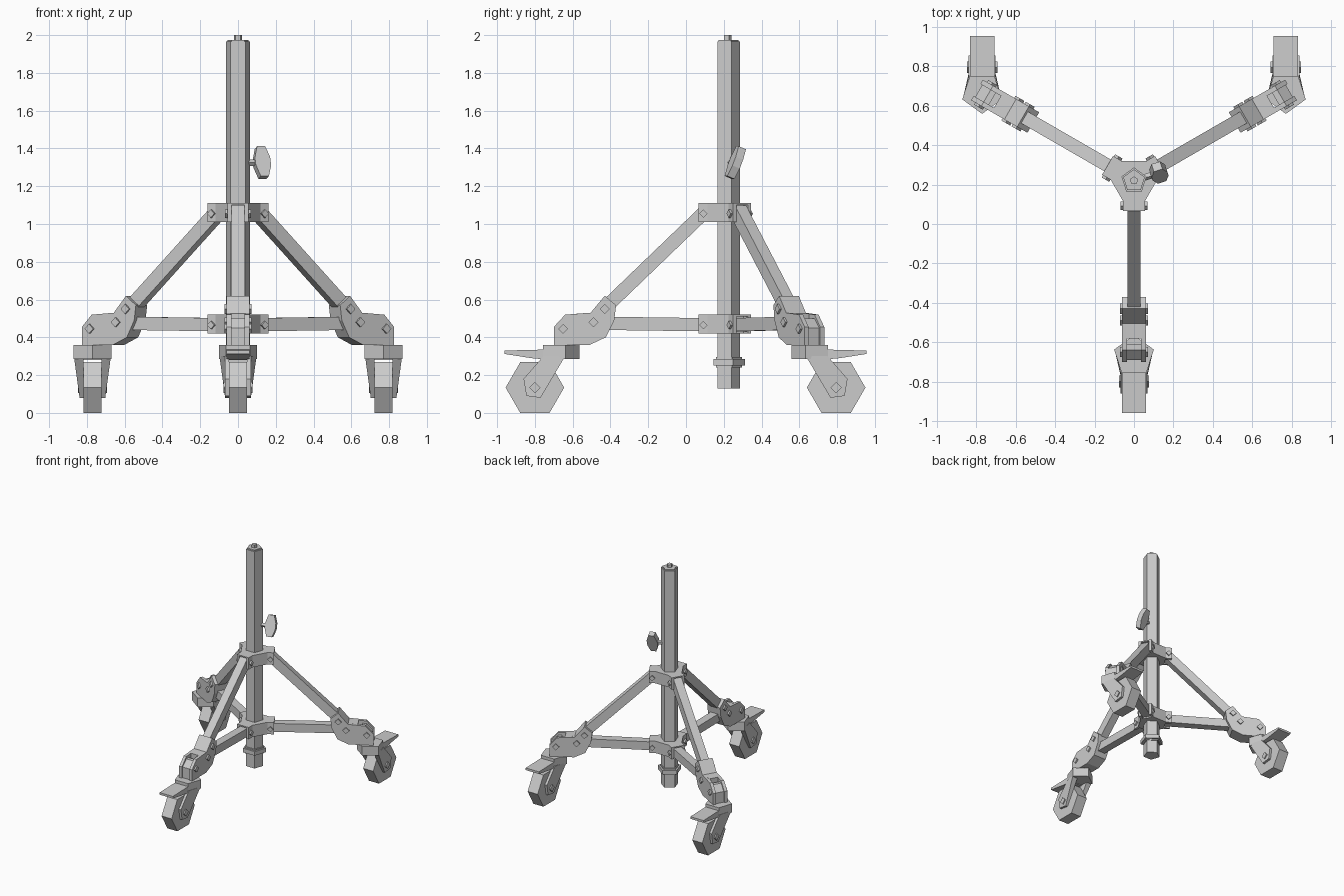
import bpy, bmesh, math
from mathutils import Matrix, Vector

old = bpy.data.objects.get("Cube")
if old:
    bpy.data.objects.remove(old)

grey = bpy.data.materials.new("metal_grey")
grey.use_nodes = True
grey.diffuse_color = (0.6, 0.6, 0.6, 1)
grey.node_tree.nodes["Principled BSDF"].inputs["Base Color"].default_value = (0.6, 0.6, 0.6, 1)

AXIS = Vector((0, 0.22, 0))
UPRIGHT = Matrix.Rotation(math.pi / 2, 4, 'X')   # turns a flat profile into an x-z profile


def finish(name, bm, matrix):
    bmesh.ops.recalc_face_normals(bm, faces=bm.faces)
    bm.transform(matrix)
    mesh = bpy.data.meshes.new(name)
    bm.to_mesh(mesh)
    bm.free()
    mesh.materials.append(grey)
    obj = bpy.data.objects.new(name, mesh)
    bpy.context.collection.objects.link(obj)
    return obj


def prism(name, pts, low, high, matrix):
    """Extrude a flat outline from low to high along local z."""
    bm = bmesh.new()
    face = bm.faces.new([bm.verts.new((a, b, low)) for a, b in pts])
    new = bmesh.ops.extrude_face_region(bm, geom=[face])["geom"]
    tops = [v for v in new if isinstance(v, bmesh.types.BMVert)]
    bmesh.ops.translate(bm, verts=tops, vec=(0, 0, high - low))
    return finish(name, bm, matrix)


def side_prism(name, pts, low, high, frame):
    """Extrude an outline given as (distance, height) sideways."""
    return prism(name, pts, low, high, frame @ UPRIGHT)


def ngon(sides, radius, start):
    return [(radius * math.cos(start + math.tau * i / sides),
             radius * math.sin(start + math.tau * i / sides)) for i in range(sides)]


def bolt(name, r, z, half, frame, size=0.03):
    pts = [(r + a, z + b) for a, b in ngon(4, size, 0)]
    side_prism(name, pts, -half, half, frame)


def bar(name, start, end, half_height, half_width, frame):
    a, b = Vector(start), Vector(end)
    d = (b - a).normalized()
    n = Vector((-d.y, d.x)) * half_height
    a, b = a - d * 0.025, b + d * 0.025
    side_prism(name, [a + n, b + n, b - n, a - n], -half_width, half_width, frame)


# Centre column, cap and lower collar
column = Matrix.Translation(AXIS)
up = math.pi / 2
prism("column", ngon(5, 0.067, up), 0.13, 1.965, column)
prism("column_rim", ngon(5, 0.058, up), 1.96, 1.975, column)
prism("column_tip", ngon(5, 0.022, up), 1.97, 2.0, column)
prism("collar", ngon(5, 0.092, up), 0.25, 0.285, column)
prism("collar_lip", ngon(5, 0.076, up), 0.24, 0.295, column)

ARM_ANGLES = {"front": -90, "back_left": 30, "back_right": 150}
arm_frames = {k: column @ Matrix.Rotation(math.radians(a), 4, 'Z') for k, a in ARM_ANGLES.items()}


# Hubs: a core, a top cover and a yoke for every arm
def star(reach):
    pts = []
    for a in ARM_ANGLES.values():
        rot = Matrix.Rotation(math.radians(a), 2)
        for r, t in ((0.105, -0.055), (reach, -0.055), (reach, 0.055), (0.105, 0.055)):
            pts.append(tuple(rot @ Vector((r, t))))
    return pts


for level, z in (("upper", 1.06), ("lower", 0.47)):
    prism(level + "_hub", star(0.106), z - 0.05, z + 0.045, column)
    prism(level + "_hub_cover", star(0.155), z + 0.04, z + 0.05, column)
    for arm, frame in arm_frames.items():
        lug = [(0.1, z - 0.05), (0.155, z - 0.05), (0.155, z + 0.045), (0.1, z + 0.045)]
        for side, low in (("a", 0.035), ("b", -0.055)):
            side_prism(f"{level}_{arm}_lug_{side}", lug, low, low + 0.02, frame)
        bolt(f"{level}_{arm}_hub_bolt", 0.128, z - 0.005, 0.068, frame, 0.022)

# Outlines in (distance, height)
KNEE = [(0.92, 0.36), (0.92, 0.455), (0.86, 0.52), (0.725, 0.53), (0.65, 0.62),
        (0.59, 0.57), (0.6, 0.49), (0.645, 0.4), (0.73, 0.36)]
KNEE_FILL = KNEE[3:] + [(0.8, 0.36), (0.8, 0.525)]
POST = [(0.83, 0.34), (0.83, 0.5), (0.86, 0.5), (0.91, 0.45), (0.91, 0.34)]
FORK = [(-0.03, 0.3), (0.085, 0.3), (0.19, 0.18), (0.175, 0.09), (0.1, 0.08)]
LEVER = [(0.04, 0.335), (0.085, 0.335), (0.29, 0.33), (0.29, 0.312), (0.15, 0.29), (0.04, 0.28)]


def caster(arm, frame, forward):
    """Swivel plate, fork, wheel and brake lever; local x points along the fork."""
    place = Matrix.Translation(frame @ Vector((0.89, 0, 0)))
    place = place @ Matrix.Rotation(math.radians(forward), 4, 'Z')
    prism(arm + "_swivel_plate", ngon(5, 0.106, math.pi), 0.285, 0.36, place)
    for side in (-1, 1):
        # Fork cheeks lean inwards towards the axle
        cheek = side_prism(f"{arm}_fork_{'a' if side > 0 else 'b'}", FORK, 0.048, 0.068, Matrix())
        for v in cheek.data.vertices:
            lift = max(0, (v.co.z - 0.1) / 0.2)
            if v.co.y < -0.06:
                v.co.y -= lift * (0.03 if v.co.x < 0.05 else 0)
        flip = Matrix.Diagonal((1, side, 1, 1))
        cheek.data.transform(place @ flip)
        if side < 0:
            cheek.data.flip_normals()
    wheel = [(0.13 + a, 0.134 + b) for a, b in ngon(6, 0.155, 0)]
    side_prism(arm + "_wheel", wheel, -0.047, 0.047, place)
    bolt(arm + "_axle", 0.13, 0.134, 0.077, place)
    side_prism(arm + "_brake_lever", LEVER, -0.062, 0.062, place)


# Legs: struts, knee bracket, post and caster
for arm, frame in arm_frames.items():
    bar(arm + "_upper_strut", (0.13, 1.055), (0.65, 0.555), 0.036, 0.034, frame)
    bar(arm + "_lower_strut", (0.13, 0.467), (0.72, 0.475), 0.035, 0.034, frame)
    side_prism(arm + "_knee_core", KNEE_FILL, -0.04, 0.04, frame)
    for side, low in (("a", 0.035), ("b", -0.06)):
        side_prism(f"{arm}_knee_plate_{side}", KNEE, low, low + 0.025, frame)
    side_prism(arm + "_post", POST, -0.036, 0.036, frame)
    for i, (r, z) in enumerate(((0.65, 0.55), (0.71, 0.48), (0.87, 0.445))):
        bolt(f"{arm}_knee_bolt_{i + 1}", r, z, 0.072, frame, 0.026)
    caster(arm, frame, -90 if arm == "front" else 90)

# Clamp knob on the column: stem and wing head
knob = column @ Matrix.Translation((0, 0, 1.325)) @ Matrix.Rotation(math.radians(18), 4, 'Z')
knob = knob @ Matrix.Rotation(math.radians(-22), 4, 'X')
prism("knob_stem", ngon(5, 0.018, 0), 0.04, 0.12, knob @ Matrix.Rotation(math.pi / 2, 4, 'Y'))
WING = [(0.09, 0.02), (0.11, 0.085), (0.155, 0.085), (0.175, 0.025),
        (0.175, -0.025), (0.155, -0.085), (0.11, -0.085), (0.09, -0.02)]
side_prism("knob_wing", WING, -0.022, 0.022, knob)
